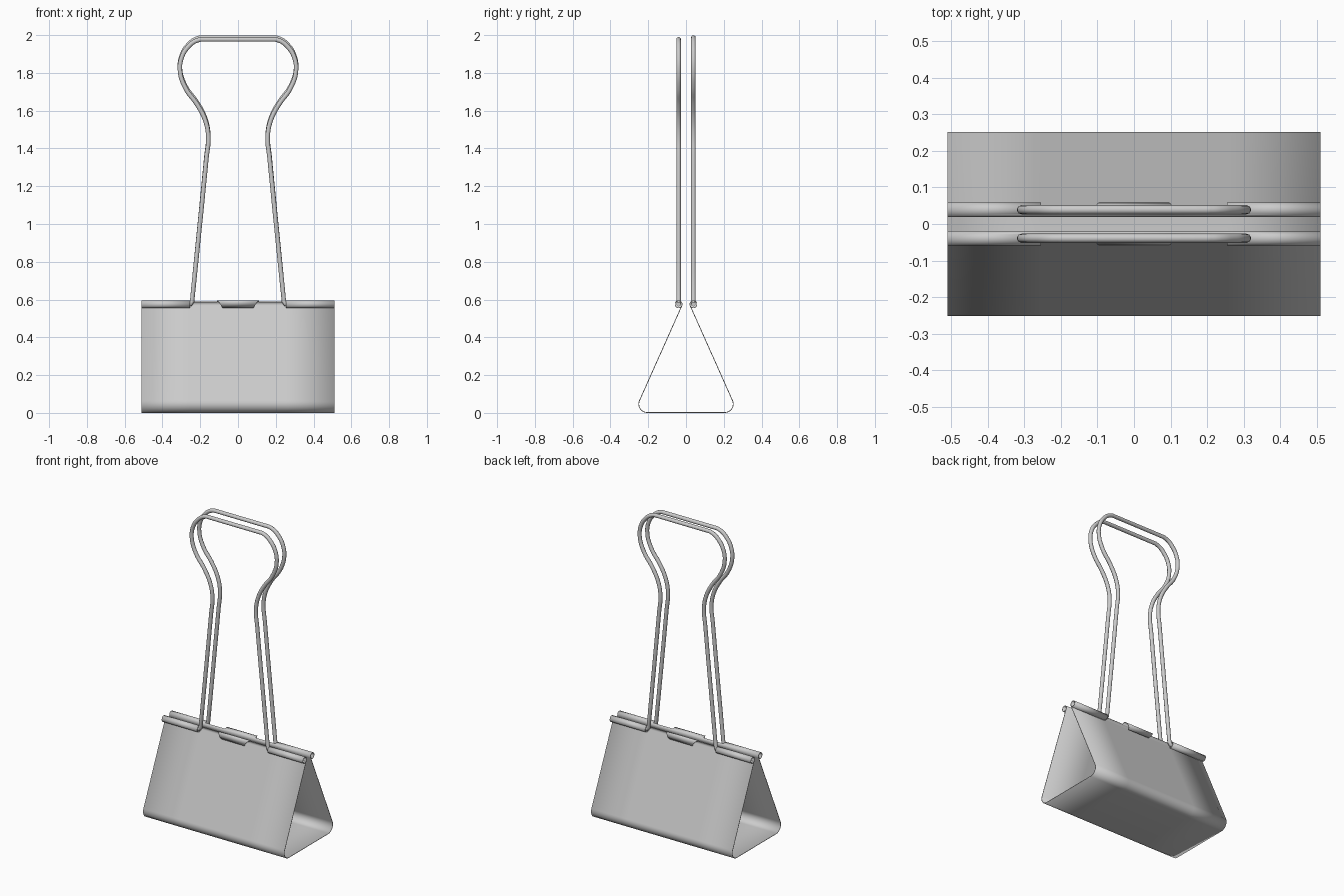
import bpy, bmesh
from math import sin, cos, radians

if "Cube" in bpy.data.objects:
    bpy.data.objects.remove(bpy.data.objects["Cube"])


def arc(cy, cz, r, a0, a1, n):
    """Points on an arc in the y-z plane, angles in degrees."""
    return [(cy + r * cos(radians(a0 + (a1 - a0) * i / n)),
             cz + r * sin(radians(a0 + (a1 - a0) * i / n))) for i in range(n + 1)]


def smooth(obj, angle):
    bpy.ops.object.select_all(action='DESELECT')
    obj.select_set(True)
    bpy.context.view_layer.objects.active = obj
    bpy.ops.object.shade_smooth_by_angle(angle=radians(angle))


# Spring-steel body: half profile = bottom corner, sloping wall, rolled lip
CURL_Y, CURL_Z = 0.039, 0.575
corner = arc(0.205, 0.047, 0.045, -90, 24, 10)
lip = arc(CURL_Y, CURL_Z, 0.0185, 204, -132, 28)
LIP_EDGE, TAB_END = 6, 24             # lip steps kept in the notch / on the tab
half = corner + lip
profile = [(-y, z) for y, z in reversed(half)] + half
columns = [-0.51, -0.255, -0.11, 0.11, 0.255, 0.51]


def lip_step(row):
    """How far along the rolled lip a profile row lies (negative on the wall)."""
    k = row - len(half) if row >= len(half) else len(half) - 1 - row
    return k - len(corner)


bm = bmesh.new()
grid = []
for row, (y, z) in enumerate(profile):
    t = max(0, lip_step(row) - 10) / (TAB_END - 10)
    line = []
    for x in columns:
        if abs(x) == 0.11:            # centre tab tapers downward
            x *= 1 - 0.3 * min(t, 1)
        line.append(bm.verts.new((x, y, z)))
    grid.append(line)
for row in range(len(profile) - 1):
    step = max(lip_step(row), lip_step(row + 1))
    for c in range(5):
        limit = (99, LIP_EDGE, TAB_END, LIP_EDGE, 99)[c]
        if step <= limit:
            bm.faces.new((grid[row][c], grid[row][c + 1],
                          grid[row + 1][c + 1], grid[row + 1][c]))
bmesh.ops.delete(bm, geom=[v for v in bm.verts if not v.link_faces], context='VERTS')
bmesh.ops.recalc_face_normals(bm, faces=bm.faces)
mesh = bpy.data.meshes.new("clip_body")
bm.to_mesh(mesh)
bm.free()
body = bpy.data.objects.new("clip_body", mesh)
bpy.context.collection.objects.link(body)
sheet = body.modifiers.new("sheet", 'SOLIDIFY')
sheet.thickness = 0.004
sheet.offset = 0
smooth(body, 40)

# Wire handles: right half of the path, mirrored to the left
path = [(0.36, 0.575), (0.252, 0.575), (0.243, 0.59), (0.167, 1.36), (0.157, 1.47),
        (0.174, 1.56), (0.218, 1.645), (0.276, 1.725), (0.307, 1.82), (0.295, 1.90),
        (0.262, 1.95), (0.232, 1.975), (0.20, 1.987)]
straight = {0, 1, 2, 12}


def handle(name, y, drop):
    curve = bpy.data.curves.new(name, 'CURVE')
    curve.dimensions = '3D'
    curve.resolution_u = 5
    curve.bevel_depth = 0.0125
    curve.bevel_resolution = 3
    curve.use_fill_caps = True
    spline = curve.splines.new('BEZIER')
    pts = [(x, z, i in straight) for i, (x, z) in enumerate(path)]
    pts += [(-x, z, s) for x, z, s in reversed(pts)]
    spline.bezier_points.add(len(pts) - 1)
    for p, (x, z, s) in zip(spline.bezier_points, pts):
        p.co = (x, y, z - drop * (z > 0.7))
        p.handle_left_type = p.handle_right_type = 'VECTOR' if s else 'AUTO'
    obj = bpy.data.objects.new(name, curve)
    bpy.context.collection.objects.link(obj)
    bpy.ops.object.select_all(action='DESELECT')
    obj.select_set(True)
    bpy.context.view_layer.objects.active = obj
    bpy.ops.object.convert(target='MESH')
    smooth(bpy.context.view_layer.objects.active, 50)


handle("front_handle", -CURL_Y, 0.01)
handle("back_handle", CURL_Y, 0.0)
